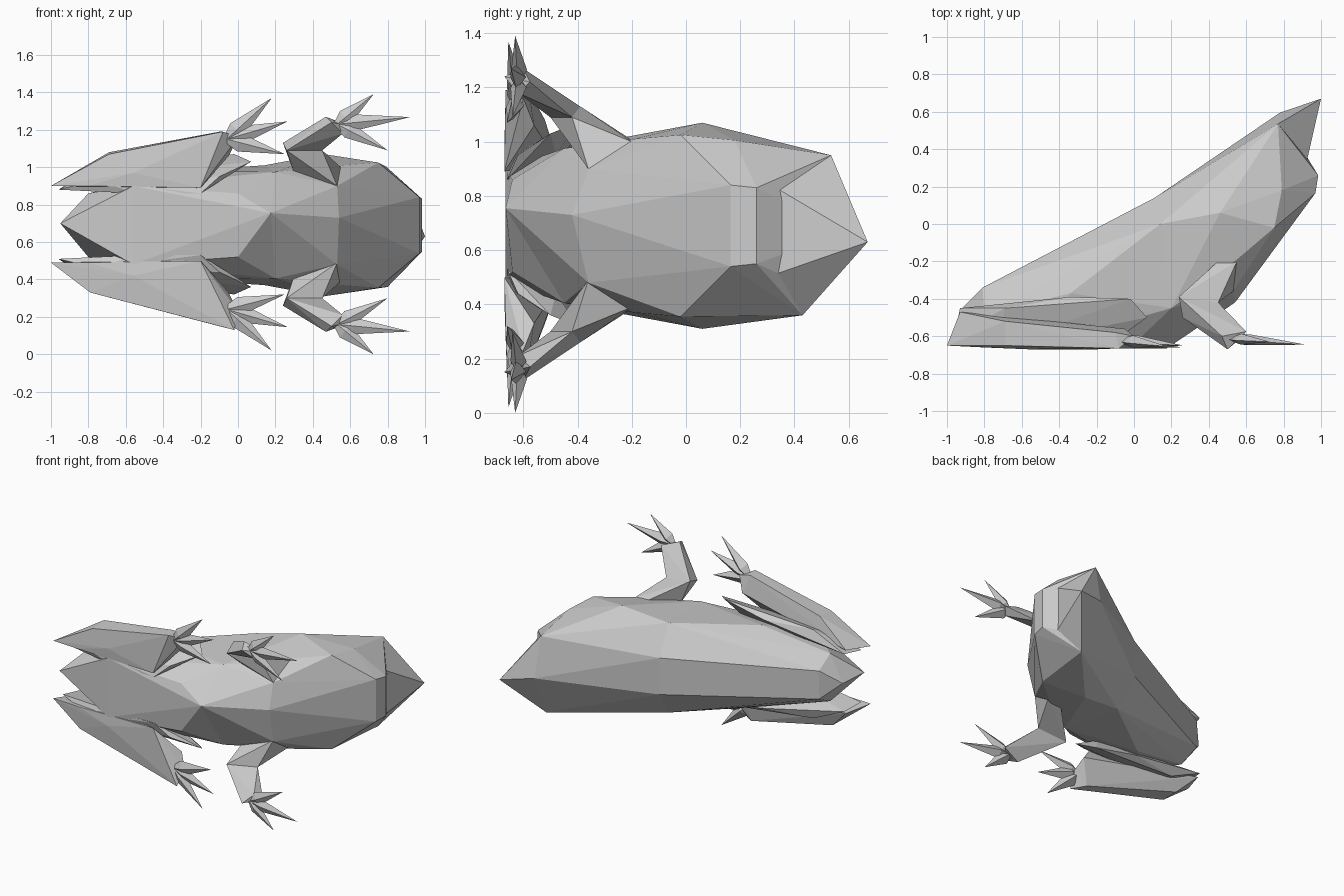
import bpy, bmesh
from mathutils import Vector

W = 1.39  # full width along z; the animal is mirrored about z = W / 2


def hull(name, pts):
    """Flat-faced solid wrapped around a few corner points."""
    bm = bmesh.new()
    for p in pts:
        bm.verts.new(p)
    res = bmesh.ops.convex_hull(bm, input=bm.verts[:])
    junk = {v for v in res["geom_interior"] + res["geom_unused"]
            if isinstance(v, bmesh.types.BMVert)}
    bmesh.ops.delete(bm, geom=list(junk), context='VERTS')
    bmesh.ops.dissolve_limit(bm, angle_limit=0.03, verts=bm.verts, edges=bm.edges)
    bmesh.ops.recalc_face_normals(bm, faces=bm.faces)
    me = bpy.data.meshes.new(name)
    bm.to_mesh(me)
    bm.free()
    ob = bpy.data.objects.new(name, me)
    bpy.context.collection.objects.link(ob)
    return ob


def both(name, pts, right=None):
    hull("left_" + name, pts)
    hull("right_" + name, [(x, y, W - z) for x, y, z in (right or pts)])


def pairs(pts, c):
    return [(x, y, c + s * w) for x, y, w in pts for s in (1, -1)]


def toes(name, base, tips, r):
    """Tapered toes spreading from the end of a limb."""
    b = Vector(base)
    for i, t in enumerate(tips):
        d = (Vector(t) - b).normalized()
        side = d.cross(Vector((0, 1, 0))).normalized() * r
        mid = b.lerp(Vector(t), 0.22)
        both(f"{name}_toe_{i + 1}", [tuple(v) for v in (
            b - d * r, mid + side, mid - side, mid + Vector((0, r * 0.8, 0)),
            mid - Vector((0, r * 0.5, 0)), Vector(t))])


# Body: two halves sharing a ring at the bend in the back
waist = pairs([(0.11, 0.14, 0.13)], 0.69) + pairs([
    (0.14, 0.0, 0.32), (0.2, -0.45, 0.285)], 0.69) + [(0.175, -0.665, 0.755)]
brow = [(0.78, 0.595, 0.67), (0.77, 0.535, 0.95), (0.80, 0.43, 0.36)]
lip = pairs([(0.925, 0.34, 0.155)], 0.67)

hull("chest", waist + brow + lip + pairs([
    (0.53, -0.36, 0.21), (0.55, -0.19, 0.32), (0.75, -0.02, 0.335),
    (0.46, 0.06, 0.38), (0.79, 0.18, 0.315)], 0.69) + pairs([
    (0.97, 0.165, 0.15), (0.985, 0.26, 0.14)], 0.69) + [(0.54, -0.42, 0.73)])

hull("rump", waist + pairs([
    (-0.34, -0.37, 0.29), (-0.81, -0.34, 0.10), (-0.80, -0.48, 0.17),
    (0.0, -0.64, 0.17), (-0.56, -0.665, 0.21)], 0.69) + [
    (-0.95, -0.65, 0.70), (-0.92, -0.45, 0.69)])

# Snout above the mouth
hull("snout", brow + lip + pairs([(0.79, 0.19, 0.28)], 0.68) + [(1.0, 0.67, 0.63)])

# Hind legs
both("thigh", [
    (-0.96, -0.60, 0.88), (-0.93, -0.45, 0.90), (-0.69, -0.45, 1.01),
    (-0.34, -0.39, 1.01), (-0.02, -0.40, 1.07), (0.07, -0.50, 1.03),
    (-0.10, -0.48, 0.95), (-0.20, -0.66, 0.86), (-0.10, -0.62, 0.95),
    (-0.75, -0.66, 0.93), (-0.55, -0.66, 0.86)])
ankle = [(-0.10, -0.58, 1.19), (-0.08, -0.665, 1.19)]
shank = [
    (-1.0, -0.65, 0.90), (-0.93, -0.47, 0.92), (-0.80, -0.66, 0.90),
    (-0.56, -0.67, 0.97), (0.0, -0.60, 1.16), (-0.05, -0.56, 1.06),
    (-0.20, -0.67, 0.89)]
both("shank", shank + ankle + [(-0.69, -0.52, 1.08), (-0.69, -0.65, 1.07)],
     shank + [(-0.10, -0.59, 1.24), (-0.02, -0.66, 1.26),
              (-0.79, -0.52, 1.06), (-0.79, -0.65, 1.06)])
toes("hind", (-0.06, -0.63, 1.15),
     [(0.18, -0.655, 1.37), (0.265, -0.65, 1.245), (0.25, -0.66, 1.07)], 0.05)

# Front legs
elbow = [(0.24, -0.39, 1.13), (0.26, -0.50, 1.09), (0.45, -0.42, 1.09), (0.31, -0.40, 1.03)]
both("upper_arm", elbow + [(0.30, -0.37, 0.97), (0.53, -0.36, 0.90),
                           (0.55, -0.20, 1.0), (0.46, -0.19, 1.0)])
both("forearm", elbow[:3] + [(0.47, -0.60, 1.27), (0.50, -0.67, 1.24),
                             (0.60, -0.575, 1.22), (0.56, -0.62, 1.18)])
toes("front", (0.53, -0.62, 1.23),
     [(0.725, -0.63, 1.39), (0.92, -0.645, 1.268), (0.80, -0.64, 1.09)], 0.045)
